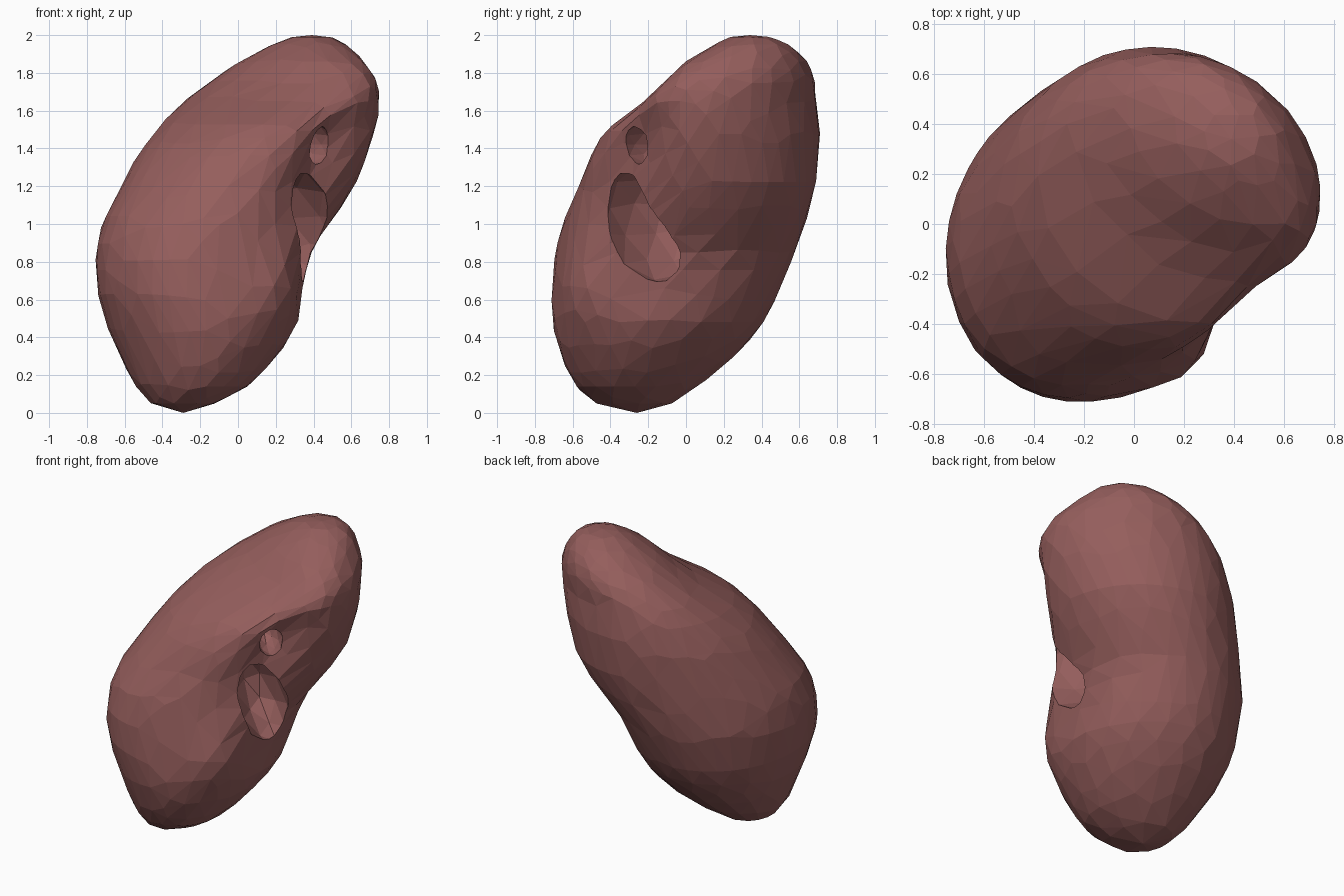
import bpy, bmesh, math
from mathutils import Vector, Matrix

if "Cube" in bpy.data.objects:
    bpy.data.objects.remove(bpy.data.objects["Cube"])

SEG = 36

flesh = bpy.data.materials.new("flesh")
flesh.diffuse_color = (0.30, 0.112, 0.108, 1)
flesh.use_nodes = True
flesh.node_tree.nodes["Principled BSDF"].inputs["Base Color"].default_value = flesh.diffuse_color

def add_object(name, bm, mat):
    bmesh.ops.recalc_face_normals(bm, faces=bm.faces[:])
    me = bpy.data.meshes.new(name)
    bm.to_mesh(me)
    bm.free()
    me.materials.append(mat)
    ob = bpy.data.objects.new(name, me)
    bpy.context.collection.objects.link(ob)
    return ob

# Horizontal sections: z, x min, x max, y min, y max, skew, hilum dent
SECTIONS = [
    (0.05, -.46, -.12, -.48, -.08, -.1, 0),
    (0.14, -.54, .05, -.58, .06, -.12, 0),
    (0.30, -.625, .205, -.66, .26, -.08, 0),
    (0.48, -.70, .315, -.705, .41, -.02, -.03),
    (0.66, -.745, .34, -.71, .50, .06, -.09),
    (0.85, -.75, .39, -.69, .575, .10, -.06),
    (1.02, -.71, .50, -.645, .635, .12, .01),
    (1.20, -.62, .615, -.565, .685, .08, .08),
    (1.38, -.52, .69, -.495, .705, -.03, .13),
    (1.52, -.415, .735, -.40, .705, -.13, .10),
    (1.65, -.285, .745, -.22, .69, -.25, -.02),
    (1.76, -.14, .725, -.09, .68, -.30, -.05),
    (1.86, .01, .66, .01, .64, -.28, -.04),
    (1.95, .18, .575, .15, .54, -.2, 0),
    (1.99, .29, .49, .24, .44, -.1, 0),
]

def catmull(p0, p1, p2, p3, t):
    return [b + t * (c - a) / 2 + t * t * (a - 2.5 * b + 2 * c - d / 2)
            + t ** 3 * (1.5 * (b - c) + (d - a) / 2)
            for a, b, c, d in zip(p0, p1, p2, p3)]

def fine_sections():
    n = len(SECTIONS)
    out = []
    for k in range(n - 1):
        p = [SECTIONS[min(max(k + d, 0), n - 1)] for d in (-1, 0, 1, 2)]
        out += [list(SECTIONS[k]), catmull(*p, 0.5)]
    return out + [list(SECTIONS[-1])]

def body_mesh():
    bm = bmesh.new()
    rings = []
    for k, (z, x0, x1, y0, y1, skew, dent) in enumerate(fine_sections()):
        cx, cy = (x0 + x1) / 2, (y0 + y1) / 2
        a, b, d = (x1 - x0) / 2, (y1 - y0) / 2, math.asin(skew)
        ring = []
        for i in range(SEG):
            t = 2 * math.pi * (i + 0.5 * (k % 2)) / SEG
            px, py = a * math.cos(t), b * math.sin(t + d)
            off = math.atan2(py, px) + math.pi / 4
            off = (off + math.pi) % (2 * math.pi) - math.pi
            f = 1 - dent * math.exp(-(off / 0.36) ** 2) / math.hypot(px, py)
            ring.append(bm.verts.new((cx + px * f, cy + py * f, z)))
        rings.append(ring)
    for k, (lo, hi) in enumerate(zip(rings, rings[1:])):
        for i in range(SEG):
            j = (i + 1) % SEG
            if k % 2 == 0:
                bm.faces.new((lo[i], lo[j], hi[i]))
                bm.faces.new((lo[j], hi[j], hi[i]))
            else:
                bm.faces.new((lo[i], lo[j], hi[j]))
                bm.faces.new((lo[i], hi[j], hi[i]))
    for ring, tip in ((rings[0], (-.29, -.26, 0)), (rings[-1], (.39, .34, 2))):
        v = bm.verts.new(tip)
        for i in range(SEG):
            bm.faces.new((ring[i], ring[(i + 1) % SEG], v))
    return bm

# Ellipsoid aligned to the hilum: depth, width, height
U = Vector((1, -1, 0)).normalized()
V = Vector((1, 1, 0)).normalized()

def blob(name, centre, size, tilt):
    w = (Vector((0, 0, 1)) - tilt * V).normalized()
    v = w.cross(U)
    rot = Matrix((U, v, w)).transposed().to_4x4()
    bm = bmesh.new()
    bmesh.ops.create_icosphere(
        bm, subdivisions=2, radius=1,
        matrix=Matrix.Translation(centre) @ rot @ Matrix.Diagonal((*size, 1)))
    return add_object(name, bm, flesh)

def apply(ob, kind, **settings):
    bpy.context.view_layer.objects.active = ob
    m = ob.modifiers.new("mod", kind)
    for key, value in settings.items():
        setattr(m, key, value)
    bpy.ops.object.modifier_apply(modifier=m.name)

# Bean-shaped body, reduced to irregular low-poly facets
body = add_object("kidney_body", body_mesh(), flesh)
apply(body, 'DECIMATE', ratio=0.36)

# Openings in the hilum: a long main pocket and a small upper one
for name, centre, size, tilt in (
        ("main_pocket_cutter", (.32, -.21, 0.99), (.34, .165, .32), .32),
        ("upper_pocket_cutter", (.385, -.215, 1.42), (.20, .08, .11), 0)):
    cutter = blob(name, centre, size, tilt)
    cutter.hide_render = True
    apply(body, 'BOOLEAN', operation='DIFFERENCE', solver='EXACT', object=cutter)
    bpy.data.objects.remove(cutter)
